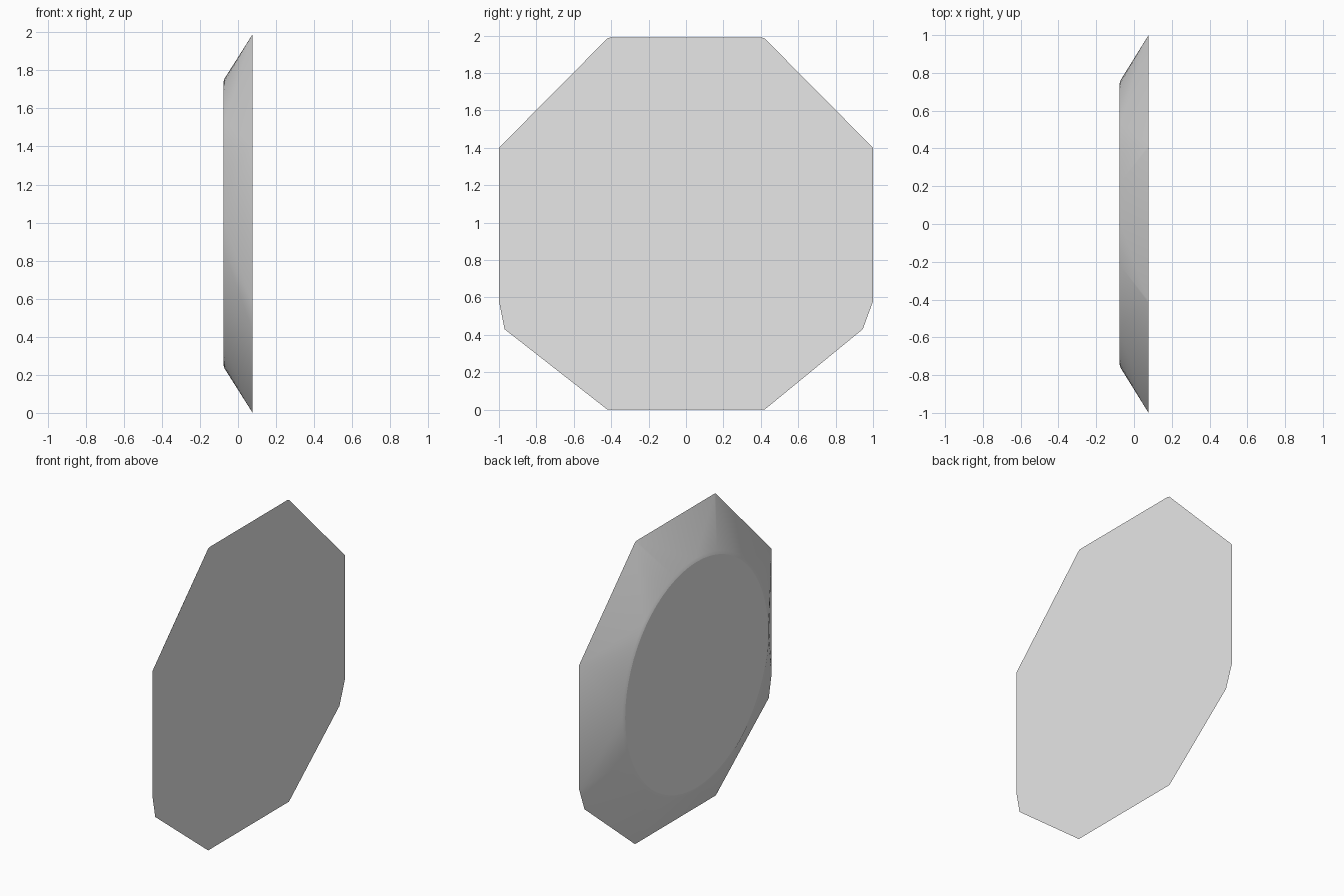
import bpy, bmesh, math

cube = bpy.data.objects.get("Cube")
if cube:
    bpy.data.objects.remove(cube, do_unlink=True)

# Single plain grey
grey = bpy.data.materials.new("plain_grey")
grey.use_nodes = True
grey.diffuse_color = (0.8, 0.8, 0.8, 1)
grey.node_tree.nodes["Principled BSDF"].inputs["Base Color"].default_value = (0.8, 0.8, 0.8, 1)

BACK, FRONT, MIDDLE = 0.077, -0.077, 0.995

# Large eight-sided base with two clipped lower corners (y, z)
outline = [(-0.42, 1.985), (-0.405, 1.99), (0.405, 1.99), (0.42, 1.985),
           (1.0, 1.4), (1.0, 0.58), (0.945, 0.43), (0.42, 0.0),
           (-0.42, 0.0), (-0.97, 0.43), (-1.0, 0.58), (-1.0, 1.4)]

bm = bmesh.new()
for y, z in outline:
    bm.verts.new((BACK, y, z))


def add_ring(x, radius, count=64):
    for i in range(count):
        a = math.tau * i / count
        bm.verts.new((x, radius * math.cos(a), MIDDLE + radius * math.sin(a)))


# Round face with a narrow softened rim
add_ring(FRONT + 0.007, 0.763)
add_ring(FRONT, 0.742)

# Sloping sides that blend the outline into the round face
bmesh.ops.convex_hull(bm, input=bm.verts[:])
bmesh.ops.dissolve_limit(bm, angle_limit=math.radians(0.2),
                         verts=bm.verts[:], edges=bm.edges[:])
bmesh.ops.recalc_face_normals(bm, faces=bm.faces[:])

mesh = bpy.data.meshes.new("faceted_disc")
bm.to_mesh(mesh)
bm.free()
mesh.materials.append(grey)
disc = bpy.data.objects.new("faceted_disc", mesh)
bpy.context.collection.objects.link(disc)

bpy.ops.object.select_all(action='DESELECT')
disc.select_set(True)
bpy.context.view_layer.objects.active = disc
bpy.ops.object.shade_smooth_by_angle(angle=math.radians(15))
